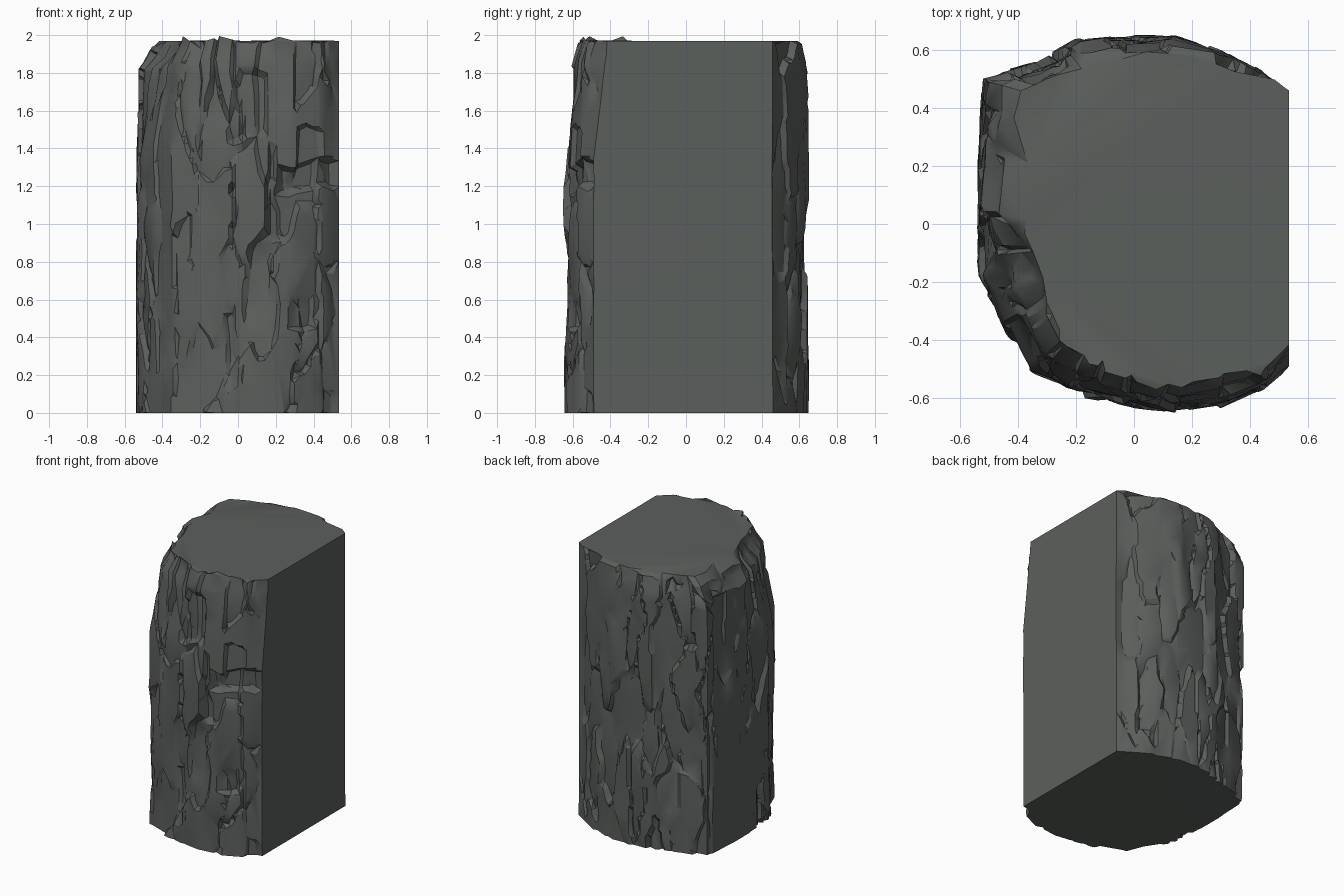
import bpy, bmesh, math, random
from mathutils import Vector, noise

if "Cube" in bpy.data.objects:
    bpy.data.objects.remove(bpy.data.objects["Cube"])
random.seed(11)

# Outline of the shaft and rim of the top, front right corner round to back right
OUTER = [(.535, -.49), (.44, -.57), (.3, -.63), (.15, -.645), (0, -.63), (-.2, -.59), (-.35, -.51),
         (-.44, -.37), (-.53, -.19), (-.54, 0), (-.54, .2), (-.53, .38), (-.525, .5), (-.34, .555),
         (-.19, .64), (0, .645), (.14, .645), (.3, .6), (.43, .535), (.535, .46)]
RIM = [(.535, -.42), (.44, -.5), (.31, -.53), (.15, -.56), (0, -.52), (-.14, -.47), (-.24, -.4),
       (-.3, -.28), (-.32, -.15), (-.38, -.02), (-.37, .2), (-.41, .36), (-.39, .46), (-.3, .5),
       (-.17, .54), (0, .58), (.14, .595), (.28, .57), (.42, .51), (.535, .46)]
COLS, ROWS, TOP = 180, 100, 1.97

lengths = [0]
for a, b in zip(OUTER, OUTER[1:]):
    lengths.append(lengths[-1] + math.dist(a, b))
PERIM = lengths[-1]


def at(path, s):
    """Point on a path, at arc length s of the shaft outline."""
    for i in range(len(path) - 1):
        if s <= lengths[i + 1] or i == len(path) - 2:
            t = (s - lengths[i]) / (lengths[i + 1] - lengths[i])
            return Vector(path[i]).lerp(Vector(path[i + 1]), min(t, 1))


def smooth(t):
    t = max(0, min(1, t))
    return t * t * (3 - 2 * t)


# Tall rock plates: position, depth, tilts and whether its border is cracked
plates = []
s = 0
while s < PERIM:
    z = random.uniform(-.3, .1)
    while z < 2.2:
        plates.append((s + random.uniform(-.06, .06), z, random.choice((0, -.006, -.014, -.03)),
                       random.uniform(-.14, .14), random.uniform(-.02, .02),
                       random.choice((0, 0, .01, .025))))
        z += random.uniform(.25, .8)
    s += random.uniform(.1, .18)

# Gouges on the front: x, z, half width, half height, depth
GOUGES = [(.06, 1.63, .1, .19, .03), (.38, 1.25, .17, .08, .04), (.11, .68, .08, .21, .02),
          (.36, .55, .07, .1, .02), (-.03, .35, .02, .25, .02), (.19, 1.15, .025, .3, .03)]


def relief(s, z, x, y):
    f1 = f2 = 99
    w = noise.noise((s * 5, z * 3, 1)) * .05 + noise.noise((s * 13, z * 9, 2)) * .015
    for p in plates:
        d = ((s + w - p[0]) / .12) ** 2 + ((z + w * 3 - p[1]) / .5) ** 2
        if d < f1:
            f1, f2, best = d, f1, p
        elif d < f2:
            f2 = d
    f1, f2 = math.sqrt(f1), math.sqrt(f2)
    d = best[2] + best[3] * (s - best[0]) + best[4] * (z - best[1])
    d -= best[5] * (1 - smooth((f2 - f1) / .22))
    d += .012 * noise.noise((s * 5, z * 3, 5))
    if y < -.3:
        for gx, gz, gw, gh, gd in GOUGES:
            e = max(abs(x - gx + w) / gw, abs(z - gz + w) / gh)
            d -= gd * smooth((1 - e) / .3)
    # smooth panel low on the left, and clean edges at the cut face
    if x < -.5 and -.05 < y < .45:
        d *= .15 + .85 * smooth((z - .5) / .9)
    return min(d, .006) * smooth(min(s, PERIM - s) / .06 + .25)


bm = bmesh.new()
grid = []
for j in range(ROWS + 1):
    z = j / ROWS * TOP
    row = []
    for i in range(COLS + 1):
        s = PERIM * i / COLS
        o, r = at(OUTER, s), at(RIM, s)
        t = (at(OUTER, min(s + .05, PERIM)) - at(OUTER, max(s - .05, 0))).normalized()
        n = Vector((-t.y, t.x))            # points outward
        if n.dot(o) < 0:
            n = -n
        # the front leans back above the middle, then the edge breaks inward to the rim
        chip = noise.noise((s * 7, 0, 3))
        front = smooth((.05 - o.y) / .25)
        lean = .08 + front * (.27 + .15 * smooth(-o.x / .2)) + .5 * smooth(1 - s / .1)
        k = lean * smooth((z - 1.3) / .6) + .4 * smooth((z - 1.83 - .08 * chip) / .14)
        p = o.lerp(r, min(k, 1)) + n * relief(s, z, o.x, o.y)
        zz = z
        if z > 1.7:
            nub = .04 * smooth(noise.noise((s * 5, 0, 9)) * 2 + .4) * (1 if o.y < -.4 else 0)
            drop = .05 + .04 * chip if o.x < -.3 and o.y > -.35 else .015 + .04 * max(0, chip)
            if o.y < -.4:
                drop = .01
            zz += (nub - drop) * smooth((z - 1.7) / .27) * smooth(min(s, PERIM - s) / .05)
        if i in (0, COLS):
            p.x = .535
            zz = z
        row.append(bm.verts.new((max(-.54, min(p.x, .535)), p.y, min(zz, 2))))
    grid.append(row)
# inner rim ring at the level of the flat top
ring = []
for i in range(COLS + 1):
    s = PERIM * i / COLS
    r = at(RIM, s) * (1 + .05 * noise.noise((s * 6, 4, 0)))
    if i in (0, COLS):
        ring.append(grid[-1][i])
    else:
        ring.append(bm.verts.new((min(r.x, .53), r.y, TOP)))
for lower, upper in zip(grid, grid[1:] + [ring]):
    for i in range(COLS):
        vs = []
        for v in (lower[i], lower[i + 1], upper[i + 1], upper[i]):
            if v not in vs:
                vs.append(v)
        bm.faces.new(vs)
# flat top, flat bottom and the flat cut right side
bm.faces.new(ring)
bm.faces.new(grid[0])
bm.faces.new([r[0] for r in grid] + [r[-1] for r in reversed(grid)])
bmesh.ops.recalc_face_normals(bm, faces=bm.faces)
bmesh.ops.triangulate(bm, faces=[f for f in bm.faces if len(f.verts) > 4])

mesh = bpy.data.meshes.new("rock_pillar")
bm.to_mesh(mesh)
bm.free()
rock = bpy.data.objects.new("rock_pillar", mesh)
bpy.context.collection.objects.link(rock)
stone = bpy.data.materials.new("grey stone")
stone.diffuse_color = (.105, .115, .107, 1)
stone.use_nodes = True
stone.node_tree.nodes["Principled BSDF"].inputs["Base Color"].default_value = stone.diffuse_color
mesh.materials.append(stone)

# Chiselled facets
dec = rock.modifiers.new("facets", 'DECIMATE')
dec.ratio = .11
bpy.context.view_layer.objects.active = rock
rock.select_set(True)
bpy.ops.object.modifier_apply(modifier="facets")
bpy.ops.object.shade_smooth_by_angle(angle=math.radians(30))
